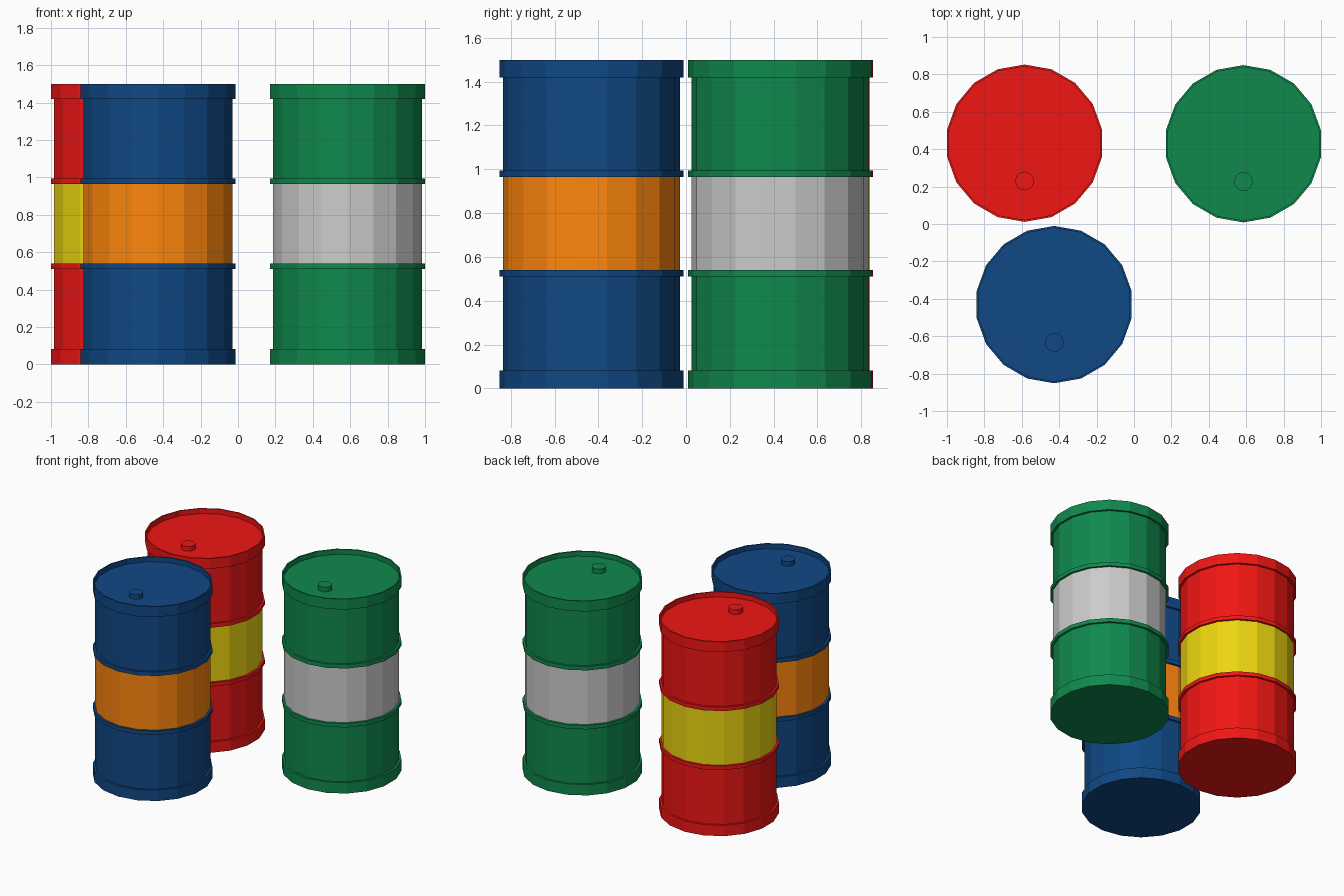
import bpy, bmesh
from math import pi, cos, sin

if "Cube" in bpy.data.objects:
    bpy.data.objects.remove(bpy.data.objects["Cube"])

SIDES = 18
R_BODY, R_RIM, R_LID = 0.4045, 0.4205, 0.410
LID_Z = 1.462


def material(name, rgb):
    m = bpy.data.materials.new(name)
    m.diffuse_color = (*rgb, 1)
    m.use_nodes = True
    m.node_tree.nodes["Principled BSDF"].inputs["Base Color"].default_value = m.diffuse_color
    return m


def lathe(name, profile, mat, loc, sides=SIDES):
    """Revolve (radius, z) points, listed bottom to top, around a vertical axis."""
    bm = bmesh.new()
    rings = []
    for r, z in profile:
        if r == 0:
            rings.append([bm.verts.new((0, 0, z))] * sides)
        else:
            angles = [pi / 2 + 2 * pi * i / sides for i in range(sides)]
            rings.append([bm.verts.new((r * cos(a), r * sin(a), z)) for a in angles])
    for low, high in zip(rings, rings[1:]):
        for i in range(sides):
            j = (i + 1) % sides
            quad = [low[i], low[j], high[j], high[i]]
            bm.faces.new(list(dict.fromkeys(quad)))
    # merge the pie slices of flat caps into single faces
    bmesh.ops.dissolve_verts(bm, verts=[v for v in bm.verts if v.co.xy.length < 1e-6])
    mesh = bpy.data.meshes.new(name)
    bm.to_mesh(mesh)
    bm.free()
    mesh.materials.append(mat)
    obj = bpy.data.objects.new(name, mesh)
    obj.location = loc
    bpy.context.collection.objects.link(obj)
    return obj


# lower shell: base, bottom rim, wall, lower hoop
LOWER = [(0, 0), (R_RIM, 0), (R_RIM, 0.083), (R_BODY, 0.083),
         (R_BODY, 0.51), (R_RIM, 0.51), (R_RIM, 0.54), (R_BODY, 0.54)]
# painted stripe between the hoops
STRIPE = [(R_BODY, 0.54), (R_BODY, 0.965)]
# upper shell: upper hoop, wall, top rim, recessed lid
UPPER = [(R_BODY, 0.965), (R_RIM, 0.965), (R_RIM, 0.995), (R_BODY, 0.995),
         (R_BODY, 1.42), (R_RIM, 1.42), (R_RIM, 1.5), (R_LID, 1.5),
         (R_LID, LID_Z), (0, LID_Z)]
# bung cap on the lid
BUNG = [(0.05, LID_Z), (0.05, 1.498), (0, 1.498)]

DRUMS = [
    ("red", (-0.585, 0.432), (0.87, 0.008, 0.007), (0.85, 0.67, 0.005)),
    ("green", (0.585, 0.429), (0.005, 0.25, 0.073), (0.70, 0.70, 0.70)),
    ("blue", (-0.427, -0.431), (0.005, 0.065, 0.233), (1.0, 0.243, 0.004)),
]

for label, (x, y), shell_rgb, stripe_rgb in DRUMS:
    shell = material(label + "_paint", shell_rgb)
    stripe = material(label + "_stripe_paint", stripe_rgb)
    lathe(label + "_drum_lower_shell", LOWER, shell, (x, y, 0))
    lathe(label + "_drum_stripe", STRIPE, stripe, (x, y, 0))
    lathe(label + "_drum_upper_shell", UPPER, shell, (x, y, 0))
    lathe(label + "_drum_bung", BUNG, shell, (x, y - 0.202, 0), 18)
